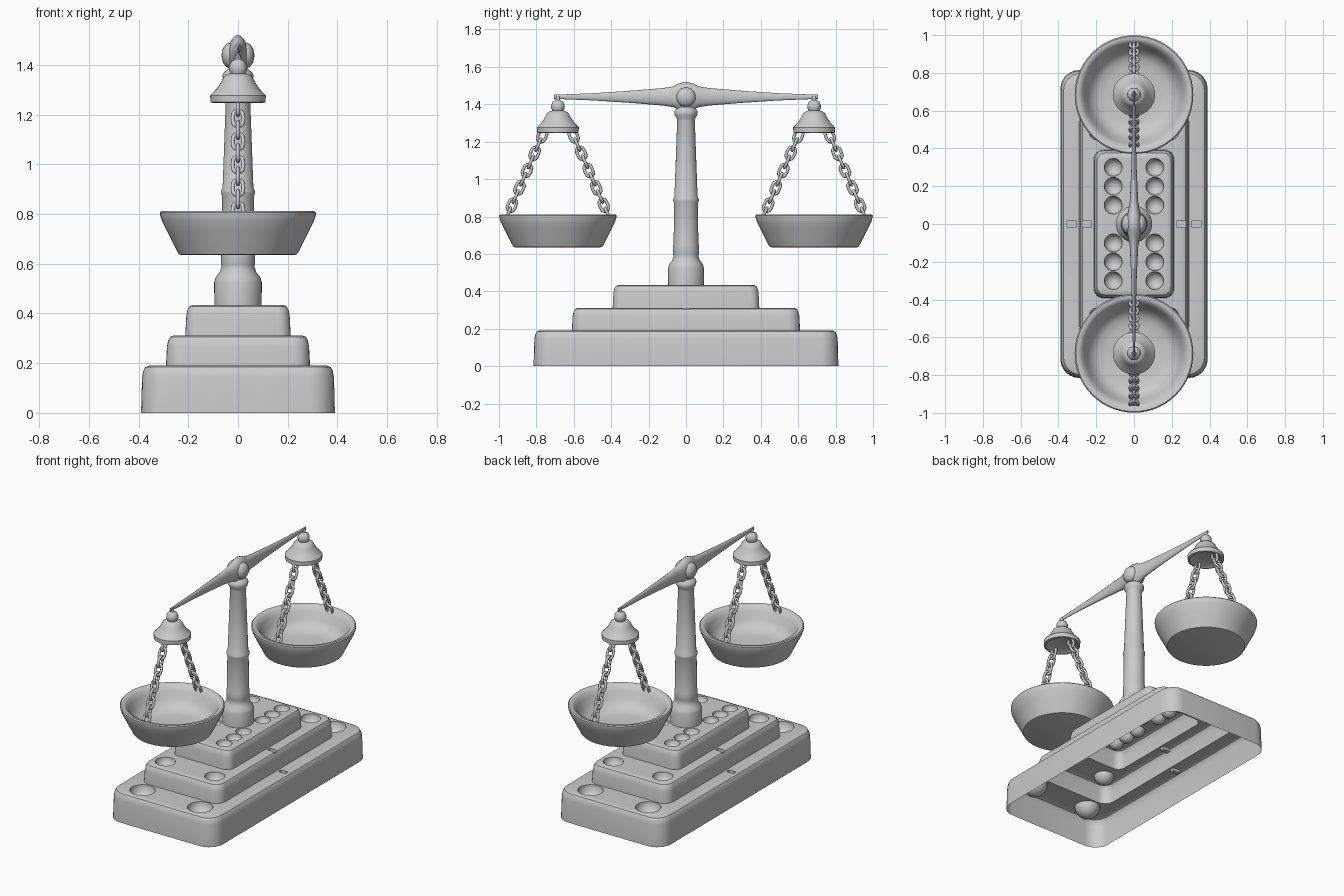
import bpy, bmesh
from math import sin, cos, pi, radians
from mathutils import Vector, Matrix

if "Cube" in bpy.data.objects:
    bpy.data.objects.remove(bpy.data.objects["Cube"])


def finish(name, bm, angle=35):
    bmesh.ops.recalc_face_normals(bm, faces=bm.faces)
    me = bpy.data.meshes.new(name)
    bm.to_mesh(me)
    bm.free()
    ob = bpy.data.objects.new(name, me)
    bpy.context.collection.objects.link(ob)
    smooth(ob, angle)
    return ob


def smooth(ob, angle=35):
    bpy.ops.object.select_all(action='DESELECT')
    ob.select_set(True)
    bpy.context.view_layer.objects.active = ob
    bpy.ops.object.shade_smooth_by_angle(angle=radians(angle))


def loft(bm, rings, caps=True, closed=False):
    """Skin a list of equally sized point rings."""
    vs = [[bm.verts.new(p) for p in r] for r in rings]
    n = len(vs[0])
    pairs = list(zip(vs, vs[1:])) + ([(vs[-1], vs[0])] if closed else [])
    for a, b in pairs:
        for i in range(n):
            j = (i + 1) % n
            bm.faces.new((a[i], a[j], b[j], b[i]))
    if caps and not closed:
        bm.faces.new(vs[0][::-1])
        bm.faces.new(vs[-1])


def lathe(name, profile, y=0, n=40, angle=35):
    bm = bmesh.new()
    loft(bm, [[(r * cos(2 * pi * i / n), y + r * sin(2 * pi * i / n), z)
               for i in range(n)] for r, z in profile])
    return finish(name, bm, angle)


def round_rect(hx, hy, r, z, seg=6):
    pts = []
    for k, (sx, sy) in enumerate(((1, 1), (-1, 1), (-1, -1), (1, -1))):
        for i in range(seg + 1):
            a = pi / 2 * (k + i / seg)
            pts.append((sx * (hx - r) + r * cos(a), sy * (hy - r) + r * sin(a), z))
    return pts


# Stepped plinth: three rounded tiers as one skin
rings = []
for hx, hy, r, z0, z1 in ((.39, .815, .1, 0, .19), (.29, .61, .065, .19, .312),
                          (.212, .392, .05, .312, .435)):
    for inset, z in ((0, z0), (.004, z1 - .045), (.009, z1 - .02),
                     (.017, z1 - .006), (.032, z1)):
        rings.append(round_rect(hx - inset, hy - inset, r - inset * .5, z))
bm = bmesh.new()
loft(bm, rings)
plinth = finish("stepped_plinth", bm)

# Round dimples and small side slots cut in the tier tops
bm = bmesh.new()
dimples = [(.11, y, .435, .048) for y in (.1, .2, .3)]
dimples += [(.18, .5, .312, .062), (.21, .695, .19, .078)]
for sx in (-1, 1):
    for sy in (-1, 1):
        for x, y, z, r in dimples:
            bmesh.ops.create_uvsphere(bm, u_segments=20, v_segments=11, radius=r,
                                      matrix=Matrix.Translation((sx * x, sy * y, z + .002)))
    for x, z in ((.25, .312), (.33, .19)):
        bmesh.ops.create_cube(bm, size=1, matrix=Matrix.Translation((sx * x, 0, z))
                              @ Matrix.Diagonal((.05, .03, .04, 1)))
cutter = finish("dimple_cutter", bm)
cutter.hide_render = True
mod = plinth.modifiers.new("dimples", 'BOOLEAN')
mod.operation = 'DIFFERENCE'
mod.solver = 'EXACT'
mod.object = cutter
bpy.context.view_layer.objects.active = plinth
bpy.ops.object.modifier_apply(modifier=mod.name)
bpy.data.objects.remove(cutter)

# The plinth is open underneath
bm = bmesh.new()
bm.from_mesh(plinth.data)
bmesh.ops.delete(bm, geom=[f for f in bm.faces if all(v.co.z < 1e-4 for v in f.verts)],
                 context='FACES')
bm.to_mesh(plinth.data)
bm.free()
smooth(plinth)

# Turned column
lathe("column", [(.095, .43), (.096, .525), (.09, .545), (.074, .565), (.066, .59),
                 (.069, .6), (.069, .645), (.066, .66), (.064, .87), (.069, .885),
                 (.069, .893), (.062, .905), (.047, 1.315), (.05, 1.325), (.061, 1.345),
                 (.062, 1.36), (.055, 1.372), (.038, 1.385), (.034, 1.42)])

# Tapered beam with oval cross-section: (y, half width, half height)
half = [(.04, .037, .071), (.065, .032, .056), (.12, .022, .047),
        (.3, .014, .032), (.5, .009, .019), (.705, .005, .011)]
stations = [(-y, w, h) for y, w, h in half[::-1]] + [(0, .04, .08)] + half
bm = bmesh.new()
loft(bm, [[(w * cos(2 * pi * i / 20), y, 1.44 + h * sin(2 * pi * i / 20))
           for i in range(20)] for y, w, h in stations])
finish("beam", bm)

# Pivot bosses either side of the beam
bm = bmesh.new()
for sx in (-1, 1):
    bmesh.ops.create_uvsphere(bm, u_segments=24, v_segments=12, radius=1,
                              matrix=Matrix.Translation((sx * .03, 0, 1.438))
                              @ Matrix.Diagonal((.036, .052, .052, 1)))
finish("pivot_bosses", bm)


def link(bm, centre, d, side):
    """One oval chain link: long axis d, wide axis side."""
    nrm = d.cross(side)
    n, m, wire = 16, 8, .0085
    loop = []
    for i in range(n):
        a = 2 * pi * i / n
        out = d * cos(a) + side * sin(a)
        c = centre + d * (.023 * cos(a) + (.011 if cos(a) > .01 else -.011 if cos(a) < -.01 else 0)) \
            + side * .021 * sin(a)
        loop.append([c + (out * cos(2 * pi * k / m) + nrm * sin(2 * pi * k / m)) * wire
                     for k in range(m)])
    loft(bm, loop, closed=True)


for s, label in ((-1, "front"), (1, "back")):
    yc = s * .685
    # Hanger cap with knob
    lathe(label + "_hanger_cap",
          [(.085, 1.255), (.1, 1.247), (.111, 1.25), (.112, 1.277), (.085, 1.305),
           (.066, 1.335), (.058, 1.352), (.045, 1.362), (.03, 1.366), (.036, 1.38),
           (.036, 1.395), (.028, 1.413), (.012, 1.423), (.009, 1.445)], yc, 32)
    # Weighing pan
    lathe(label + "_pan",
          [(.225, .635), (.238, .638), (.247, .655), (.262, .685), (.285, .73),
           (.305, .77), (.313, .795), (.314, .806), (.308, .812), (.292, .811),
           (.278, .803), (.262, .775), (.245, .735), (.222, .7), (.19, .68),
           (.14, .672), (.02, .67)], yc, 56, 40)
    # Two chains per pan
    bm = bmesh.new()
    for t in (-1, 1):
        top = Vector((0, yc + t * .078, 1.245))
        low = Vector((0, yc + t * .272, .8))
        d = (low - top).normalized()
        x = Vector((1, 0, 0))
        count = 10
        for i in range(count):
            link(bm, top.lerp(low, (i + .3) / (count - .4)), d, x if i % 2 else d.cross(x))
    finish(label + "_chains", bm, 60)
